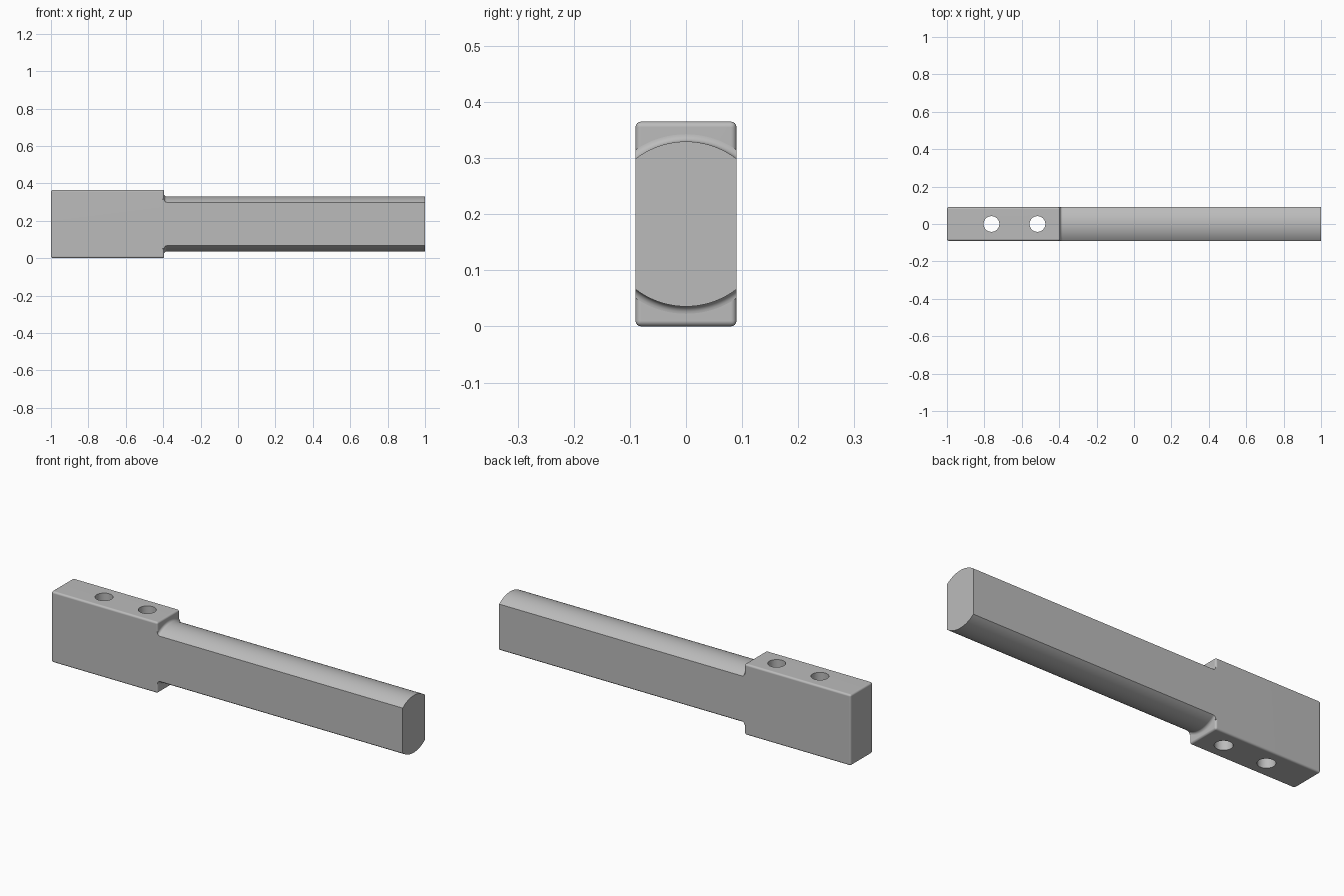
import bpy
import bmesh
from math import asin, sin, cos, pi, radians

HALF_W = 0.09      # half thickness, shared by both parts
HEIGHT = 0.365
MID_Z = HEIGHT / 2
SHOULDER_X = -0.395
ROUND = 0.01       # edge rounding of the block
FILLET = 0.013     # flare where the bar meets the block

cube = bpy.data.objects.get("Cube")
if cube:
    bpy.data.objects.remove(cube)

grey = bpy.data.materials.new("plain grey")
grey.use_nodes = True
grey.diffuse_color = (0.5, 0.5, 0.5, 1)
grey.node_tree.nodes["Principled BSDF"].inputs["Base Color"].default_value = (0.5, 0.5, 0.5, 1)


def make_object(name, bm):
    bmesh.ops.recalc_face_normals(bm, faces=bm.faces)
    mesh = bpy.data.meshes.new(name)
    bm.to_mesh(mesh)
    bm.free()
    mesh.materials.append(grey)
    obj = bpy.data.objects.new(name, mesh)
    bpy.context.collection.objects.link(obj)
    return obj


def activate(obj):
    bpy.ops.object.select_all(action='DESELECT')
    obj.select_set(True)
    bpy.context.view_layer.objects.active = obj


def smooth(obj):
    activate(obj)
    bpy.ops.object.shade_smooth_by_angle(angle=radians(30))
    weighted = obj.modifiers.new("even shading", 'WEIGHTED_NORMAL')
    weighted.keep_sharp = True


# Mounting block with rounded edges
bm = bmesh.new()
bmesh.ops.create_cube(bm, size=1)
for v in bm.verts:
    v.co.x = -1 if v.co.x < 0 else SHOULDER_X
    v.co.y *= 2 * HALF_W
    v.co.z = MID_Z + v.co.z * HEIGHT
bmesh.ops.bevel(bm, geom=bm.edges[:], offset=ROUND, segments=4,
                profile=0.5, affect='EDGES')
block = make_object("mounting_block", bm)

# Two vertical through holes
for x in (-0.762, -0.516):
    bm = bmesh.new()
    bmesh.ops.create_cone(bm, cap_ends=True, segments=48, radius1=0.042,
                          radius2=0.042, depth=1)
    cutter = make_object("hole_cutter", bm)
    cutter.location = (x, 0, MID_Z)
    cutter.hide_render = True
    cut = block.modifiers.new("hole", 'BOOLEAN')
    cut.operation = 'DIFFERENCE'
    cut.solver = 'EXACT'
    cut.object = cutter
    activate(block)
    bpy.ops.object.modifier_apply(modifier=cut.name)
    bpy.data.objects.remove(cutter)
smooth(block)


# Bar: a round rod with two flat sides, flaring into the block
def section(bm, x, radius, steps=24):
    limit = asin(HALF_W / radius)
    ring = []
    for side in (1, -1):
        for i in range(steps + 1):
            a = side * limit * (1 - 2 * i / steps)
            ring.append(bm.verts.new((x, radius * sin(a),
                                      MID_Z + side * radius * cos(a))))
    return ring


ROD = 0.147
stations = [(SHOULDER_X - ROUND, ROD + FILLET)]
for i in range(7):
    a = i / 6 * pi / 2
    stations.append((SHOULDER_X + FILLET * (1 - cos(a)),
                     ROD + FILLET * (1 - sin(a))))
stations.append((1, ROD))

bm = bmesh.new()
rings = [section(bm, x, r) for x, r in stations]
for a, b in zip(rings, rings[1:]):
    for i in range(len(a)):
        j = (i + 1) % len(a)
        bm.faces.new((a[i], a[j], b[j], b[i]))
bm.faces.new(rings[0])
bm.faces.new(rings[-1])
smooth(make_object("flat_sided_bar", bm))
